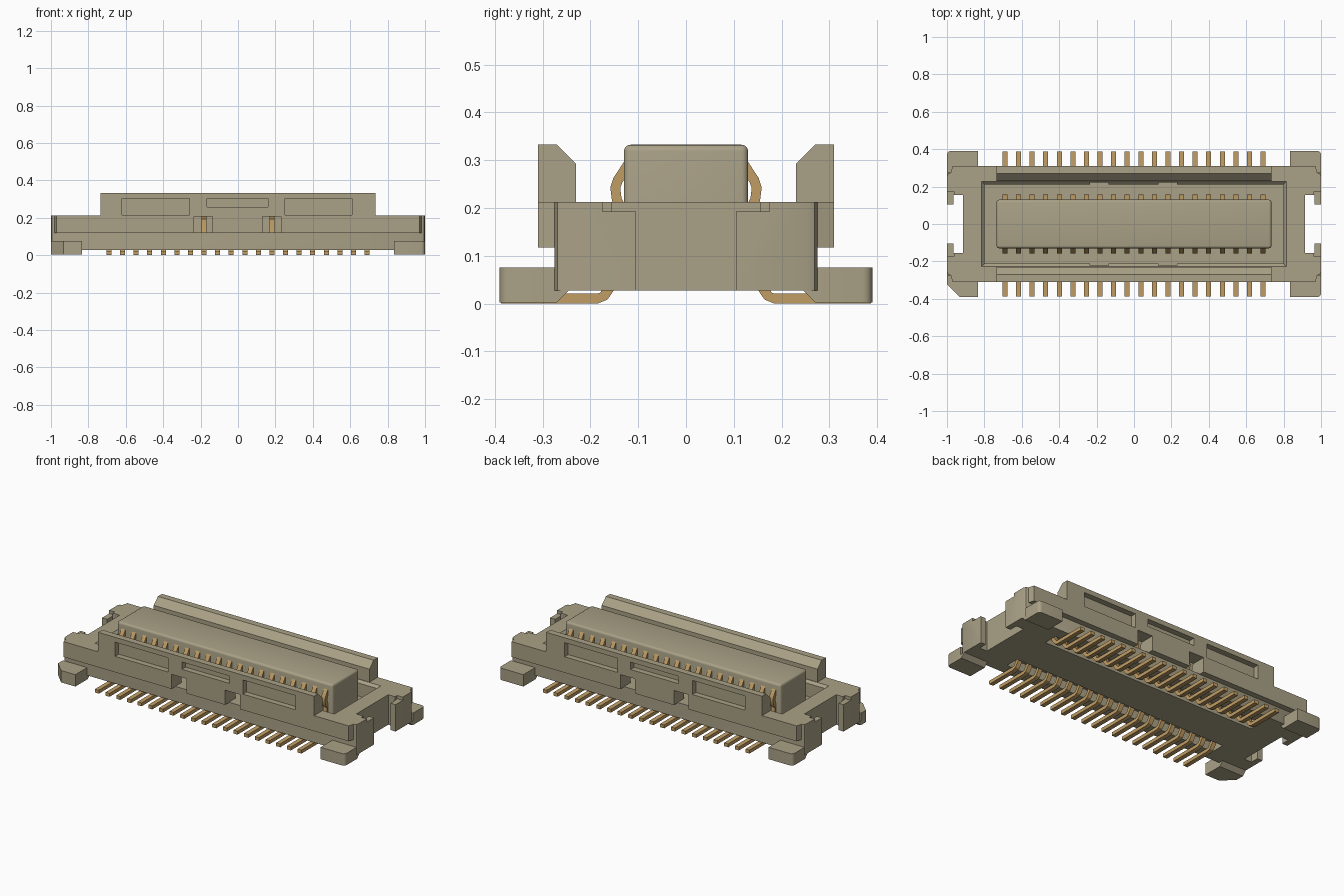
import bpy, bmesh
from mathutils import Vector

if "Cube" in bpy.data.objects:
    bpy.data.objects.remove(bpy.data.objects["Cube"])


def material(name, rgb):
    m = bpy.data.materials.new(name)
    m.diffuse_color = (*rgb, 1)
    m.use_nodes = True
    m.node_tree.nodes["Principled BSDF"].inputs["Base Color"].default_value = m.diffuse_color
    return m


BEIGE = material("beige plastic", (0.40, 0.355, 0.24))
GOLD = material("gold contact", (0.53, 0.34, 0.13))


def finish(name, bm, mat):
    bmesh.ops.recalc_face_normals(bm, faces=bm.faces)
    me = bpy.data.meshes.new(name)
    bm.to_mesh(me)
    bm.free()
    me.materials.append(mat)
    ob = bpy.data.objects.new(name, me)
    bpy.context.collection.objects.link(ob)
    return ob


def add_prism(bm, pts, axis, a, b):
    """Extrude a 2D outline along x (outline in y,z) or z (outline in x,y)."""
    place = (lambda p, t: (t, p[0], p[1])) if axis == "x" else (lambda p, t: (p[0], p[1], t))
    lo = [bm.verts.new(place(p, a)) for p in pts]
    hi = [bm.verts.new(place(p, b)) for p in pts]
    bm.faces.new(lo)
    bm.faces.new(hi)
    n = len(pts)
    for i in range(n):
        j = (i + 1) % n
        bm.faces.new((lo[i], lo[j], hi[j], hi[i]))


def rect(x0, x1, y0, y1):
    return [(x0, y0), (x1, y0), (x1, y1), (x0, y1)]


def prism(name, pts, axis, a, b, mat=BEIGE):
    bm = bmesh.new()
    add_prism(bm, pts, axis, a, b)
    return finish(name, bm, mat)


def boxes(name, items):
    bm = bmesh.new()
    for x0, x1, y0, y1, z0, z1 in items:
        add_prism(bm, rect(x0, x1, y0, y1), "z", z0, z1)
    return finish(name, bm, BEIGE)


def activate(ob):
    bpy.ops.object.select_all(action="DESELECT")
    ob.select_set(True)
    bpy.context.view_layer.objects.active = ob


def cut(ob, cutter):
    m = ob.modifiers.new("cut", "BOOLEAN")
    m.operation, m.solver, m.object = "DIFFERENCE", "EXACT", cutter
    activate(ob)
    bpy.ops.object.modifier_apply(modifier=m.name)
    bpy.data.objects.remove(cutter)


def bevel(ob, test, width, segs):
    bm = bmesh.new()
    bm.from_mesh(ob.data)
    edges = [e for e in bm.edges if test(e.verts[0].co, e.verts[1].co)]
    bmesh.ops.bevel(bm, geom=edges, offset=width, segments=segs, profile=0.5, affect="EDGES")
    bm.to_mesh(ob.data)
    bm.free()


def smooth(ob):
    activate(ob)
    bpy.ops.object.shade_smooth_by_angle()


# Housing plan with hooked ears at both ends
quarter = [(0.915, 0.155), (0.965, 0.155), (0.965, 0.105), (1, 0.105),
           (1, 0.255), (0.994, 0.269), (0.98, 0.275)]
plan = quarter + [(-x, y) for x, y in reversed(quarter)]
plan += [(-x, -y) for x, y in plan]
housing = prism("housing", plan, "z", 0.03, 0.215)

# Socket recess with a flared lip
bm = bmesh.new()
rings = []
for x, y, z in [(0.80, 0.212, 0.12), (0.80, 0.212, 0.20), (0.825, 0.237, 0.225)]:
    rings.append([bm.verts.new((sx * x, sy * y, z)) for sx, sy in ((-1, -1), (1, -1), (1, 1), (-1, 1))])
bm.faces.new(rings[0])
bm.faces.new(rings[2])
for lo, hi in zip(rings, rings[1:]):
    for i in range(4):
        bm.faces.new((lo[i], lo[i - 1], hi[i - 1], hi[i]))
cut(housing, finish("recess_cutter", bm, BEIGE))

# Ear steps and the underside slots for the contact tails
steps, slots = [], []
for s in (-1, 1):
    y0, y1 = sorted((s * 0.12, s * 0.205))
    slots.append((-0.73, 0.73, y0, y1, 0.0, 0.085))
    for t in (-1, 1):
        x0, x1 = sorted((t * 0.962, t * 1.05))
        y0, y1 = sorted((s * 0.09, s * 0.175))
        steps.append((x0, x1, y0, y1, 0.195, 0.25))
cut(housing, boxes("step_cutter", steps))
cut(housing, boxes("tail_slot_cutter", slots))


def notches(name):
    items = []
    for s in (-1, 1):
        y0, y1 = sorted((s * 0.2, s * 0.36))
        items += [(c - 0.05, c + 0.05, y0, y1, 0.123, 0.21) for c in (-0.185, 0.18)]
    return boxes(name, items)


cut(housing, notches("notch_cutter"))
smooth(housing)

# Side flanges and the raised, chamfered guide rails
for s, side in ((-1, "front"), (1, "back")):
    base = [(-0.98, 0.275), (0.98, 0.275), (0.97, 0.31), (-0.97, 0.31)]
    flange = prism(side + "_flange", [(x, s * y) for x, y in base], "z", 0.12, 0.215)
    cutter = boxes("flange_cutter", [(c - 0.05, c + 0.05, *sorted((s * 0.2, s * 0.36)), 0.1, 0.21)
                                     for c in (-0.185, 0.18)])
    cut(flange, cutter)
    section = [(0.23, 0.215), (0.31, 0.215), (0.31, 0.335), (0.27, 0.335), (0.23, 0.295)]
    rail = prism(side + "_guide_rail", [(s * y, z) for y, z in section], "x", -0.735, 0.735)
    y0, y1 = sorted((s * 0.275, s * 0.34))
    cut(rail, boxes("window_cutter", [(-0.62, -0.26, y0, y1, 0.218, 0.305),
                                      (-0.165, 0.16, y0, y1, 0.26, 0.305),
                                      (0.25, 0.61, y0, y1, 0.218, 0.305)]))

# Corner feet, one with a large orientation chamfer
for s in (-1, 1):
    for t in (-1, 1):
        section = [(0.245, 0.03), (0.27, 0.005), (0.39, 0.005), (0.39, 0.078), (0.275, 0.078), (0.275, 0.03)]
        x0, x1 = sorted((t * 0.835, t * 1.0))
        foot = prism("corner_foot", [(s * y, z) for y, z in section], "x", x0, x1)

        def outer(a, b):
            return (abs(a.y) > 0.389 and abs(b.y) > 0.389 and abs(a.x - b.x) < 1e-4
                    and abs(a.x) > 0.99)

        if (s, t) == (-1, -1):
            bevel(foot, outer, 0.068, 1)
        else:
            bevel(foot, outer, 0.02, 4)
        smooth(foot)

# Central tongue with rounded edges
tongue = boxes("central_tongue", [(-0.735, 0.735, -0.13, 0.13, 0.115, 0.335)])
bevel(tongue, lambda a, b: max(a.z, b.z) > 0.33, 0.014, 4)
smooth(tongue)

# Spring contacts: bent ribbons in two rows
path = [(0.387, 0.013), (0.185, 0.013), (0.172, 0.018), (0.15, 0.05), (0.135, 0.09), (0.128, 0.19),
        (0.145, 0.22), (0.148, 0.245), (0.143, 0.26), (0.12, 0.295)]


def ribbon(points, half):
    pts = [Vector(p) for p in points]
    left, right = [], []
    for i, p in enumerate(pts):
        d = (pts[min(i + 1, len(pts) - 1)] - pts[max(i - 1, 0)]).normalized()
        n = Vector((-d.y, d.x)) * half
        left.append(p + n)
        right.append(p - n)
    return left + right[::-1]


outline = ribbon(path, 0.0105)
for s, side in ((-1, "front"), (1, "back")):
    bm = bmesh.new()
    for i in range(20):
        x = -0.69 + i * 1.38 / 19
        add_prism(bm, [(s * p.x, max(p.y, 0)) for p in outline], "x", x - 0.0135, x + 0.0135)
    smooth(finish(side + "_contacts", bm, GOLD))

# Rest the contact tails on the ground plane
low = min((o.matrix_world @ v.co).z for o in bpy.context.scene.objects for v in o.data.vertices)
for o in bpy.context.scene.objects:
    o.location.z -= low
